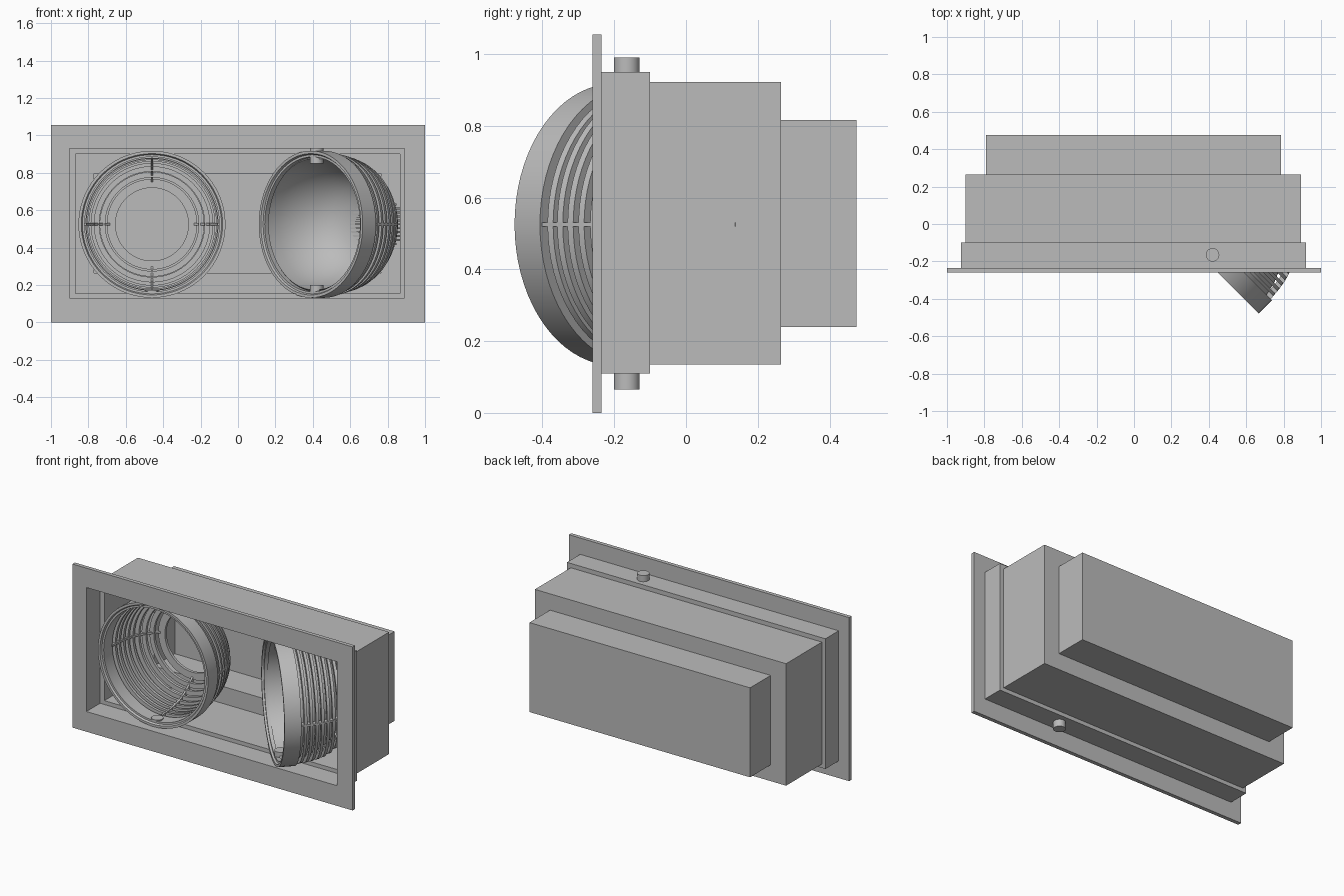
import bpy, bmesh, math
from mathutils import Matrix

cube = bpy.data.objects.get("Cube")
if cube:
    bpy.data.objects.remove(cube, do_unlink=True)

GREY = (0.5, 0.5, 0.5, 1)
mat = bpy.data.materials.new("painted_grey")
mat.use_nodes = True
mat.diffuse_color = GREY
mat.node_tree.nodes["Principled BSDF"].inputs["Base Color"].default_value = GREY


def finish(bm, name, matrix=None, smooth=False):
    if matrix:
        bm.transform(matrix)
    bmesh.ops.recalc_face_normals(bm, faces=bm.faces)
    me = bpy.data.meshes.new(name)
    for f in bm.faces:
        f.smooth = smooth
    bm.to_mesh(me)
    bm.free()
    if smooth:
        me.set_sharp_from_angle(angle=math.radians(35))
    me.materials.append(mat)
    ob = bpy.data.objects.new(name, me)
    bpy.context.collection.objects.link(ob)
    return ob


def add_box(bm, x0, x1, y0, y1, z0, z1):
    m = Matrix.Translation(((x0 + x1) / 2, (y0 + y1) / 2, (z0 + z1) / 2))
    m = m @ Matrix.Diagonal((x1 - x0, y1 - y0, z1 - z0, 1))
    bmesh.ops.create_cube(bm, size=1, matrix=m)


def rect_ring(name, outer, inner, y0, y1):
    """Rectangular tube along y; rectangles are x0, x1, z0, z1."""
    bm = bmesh.new()
    loops = []
    for (x0, x1, z0, z1), y in ((outer, y0), (inner, y0), (inner, y1), (outer, y1)):
        loops.append([bm.verts.new((x, y, z)) for x, z in
                      ((x0, z0), (x1, z0), (x1, z1), (x0, z1))])
    for i in range(4):
        a, b = loops[i], loops[(i + 1) % 4]
        for j in range(4):
            k = (j + 1) % 4
            bm.faces.new((a[j], a[k], b[k], b[j]))
    finish(bm, name)


def add_lathe(bm, profile, steps=72):
    """Revolve a closed (depth, radius) profile about the y axis."""
    rings = []
    for i in range(steps):
        a = 2 * math.pi * i / steps
        rings.append([bm.verts.new((r * math.cos(a), d, r * math.sin(a)))
                      for d, r in profile])
    n = len(profile)
    for i in range(steps):
        p, q = rings[i], rings[(i + 1) % steps]
        for j in range(n):
            k = (j + 1) % n
            bm.faces.new((p[j], p[k], q[k], q[j]))


def add_cylinder(bm, radius, z0, z1, x, y):
    bmesh.ops.create_cone(bm, cap_ends=True, segments=32, radius1=radius, radius2=radius,
                          depth=z1 - z0, matrix=Matrix.Translation((x, y, (z0 + z1) / 2)))


# Housing: flange and three stepped, hollow tiers
opening = (-0.9, 0.89, 0.13, 0.93)
mid_in = (-0.87, 0.865, 0.155, 0.9)
rear_out = (-0.79, 0.785, 0.24, 0.817)
rear_in = (-0.77, 0.765, 0.265, 0.797)
mid_out = (-0.9, 0.893, 0.135, 0.922)
rect_ring("front_flange", (-1, 1, 0, 1.055), opening, -0.26, -0.235)
rect_ring("front_tier", (-0.925, 0.92, 0.11, 0.95), opening, -0.235, -0.12)
rect_ring("front_tier_back", (-0.925, 0.92, 0.11, 0.95), mid_in, -0.12, -0.1)
rect_ring("middle_tier", mid_out, mid_in, -0.1, 0.245)
rect_ring("middle_tier_back", mid_out, rear_in, 0.245, 0.265)
rect_ring("rear_tier", rear_out, rear_in, 0.265, 0.455)
bm = bmesh.new()
add_box(bm, rear_out[0], rear_out[1], 0.455, 0.475, rear_out[2], rear_out[3])
finish(bm, "rear_plate")

# Pivot pins of the swivelled lamp
bm = bmesh.new()
add_cylinder(bm, 0.036, 0.85, 0.99, 0.42, -0.165)
add_cylinder(bm, 0.036, 0.065, 0.2, 0.42, -0.165)
finish(bm, "pivot_pins", smooth=True)

# Cooling fin rings follow this outer radius, front to back
FIN_RADII = [0.383, 0.38, 0.374, 0.366, 0.355, 0.338, 0.312, 0.28, 0.242]
FIN_START, PITCH, FIN_T = 0.12, 0.035, 0.018


def lamp(side, place):
    # Rim with a small inner lip
    bm = bmesh.new()
    add_lathe(bm, [(0, 0.378), (0, 0.393), (0.1, 0.393), (0.1, 0.36), (0.012, 0.36), (0.012, 0.372)])
    finish(bm, side + "_lamp_rim", place, True)

    # Fin rings
    bm = bmesh.new()
    for i, r in enumerate(FIN_RADII):
        d = FIN_START + i * PITCH
        inner = 0.195 if r == FIN_RADII[-1] else r - 0.03
        add_lathe(bm, [(d, inner), (d, r), (d + FIN_T, r - 0.004), (d + FIN_T, inner)])
    finish(bm, side + "_lamp_fins", place, True)

    # Four ribs tying the fins together
    bm = bmesh.new()
    path = [(0.09, 0.385)] + [(FIN_START + i * PITCH + FIN_T, r - 0.002)
                              for i, r in enumerate(FIN_RADII)]
    for q in range(4):
        rot = Matrix.Rotation(q * math.pi / 2, 4, "Y")
        rows = []
        for d, r in path:
            corners = ((r, -0.006), (r, 0.006), (r - 0.034, 0.006), (r - 0.034, -0.006))
            rows.append([bm.verts.new(rot @ Matrix.Translation((x, d, z)).to_translation())
                         for x, z in corners])
        for a, b in zip(rows, rows[1:]):
            for j in range(4):
                k = (j + 1) % 4
                bm.faces.new((a[j], a[k], b[k], b[j]))
        bm.faces.new(rows[0])
        bm.faces.new(rows[-1])
    finish(bm, side + "_lamp_ribs", place)


left_place = Matrix.Translation((0.389, -0.2, 0.525)) @ Matrix.Rotation(-math.pi / 4, 4, "Z")
right_place = Matrix.Translation((-0.46, -0.21, 0.525))
lamp("left", left_place)
lamp("right", right_place)

# Pin seat in the bottom of the straight lamp
bm = bmesh.new()
add_cylinder(bm, 0.036, -0.36, -0.352, 0, 0.045)
finish(bm, "right_lamp_pin_seat", right_place, True)

# Smooth reflector bowl in the swivelled lamp
bowl = [(0.03, 0.352), (0.1, 0.345), (0.17, 0.328), (0.24, 0.298), (0.3, 0.258),
        (0.35, 0.205), (0.38, 0.14), (0.395, 0.07), (0.4, 0.002)]
bm = bmesh.new()
add_lathe(bm, bowl + [(d + 0.008, r + 0.006) for d, r in reversed(bowl)])
finish(bm, "left_reflector", left_place, True)

# Heat sink behind it: a core with stacked plates cut to a round outline
bm = bmesh.new()
add_lathe(bm, [(0.4, 0.002), (0.4, 0.07), (0.57, 0.07), (0.57, 0.002)], 32)
for i in range(-5, 6):
    z = i * 0.021
    w = math.sqrt(0.118 ** 2 - z * z)
    add_box(bm, -w, w, 0.39, 0.595, z - 0.005, z + 0.005)
finish(bm, "left_heat_sink", left_place)
